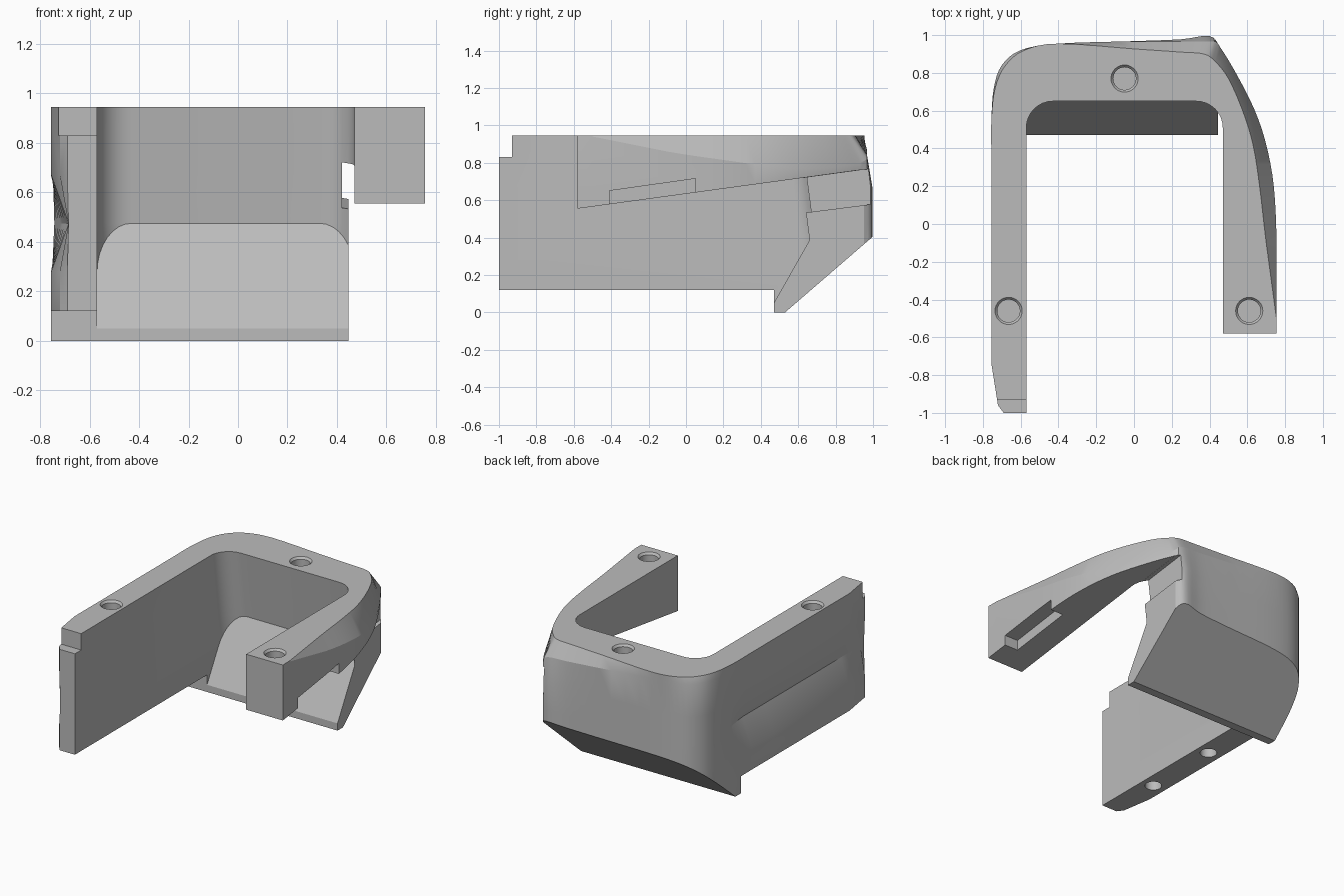
import bpy
import bmesh
import math
from mathutils import Vector, Matrix

if "Cube" in bpy.data.objects:
    bpy.data.objects.remove(bpy.data.objects["Cube"])

grey = bpy.data.materials.new("plain grey")
grey.use_nodes = True
COLOUR = (0.5, 0.5, 0.5, 1)
grey.diffuse_color = COLOUR
grey.node_tree.nodes["Principled BSDF"].inputs["Base Color"].default_value = COLOUR
TOP = 0.945


def finish(bm, name):
    bmesh.ops.recalc_face_normals(bm, faces=bm.faces)
    mesh = bpy.data.meshes.new(name)
    bm.to_mesh(mesh)
    bm.free()
    mesh.materials.append(grey)
    ob = bpy.data.objects.new(name, mesh)
    bpy.context.collection.objects.link(ob)
    return ob


def loft(rings, name):
    bm = bmesh.new()
    rows = [[bm.verts.new(p) for p in ring] for ring in rings]
    n = len(rows[0])
    for a, b in zip(rows, rows[1:]):
        for i in range(n):
            j = (i + 1) % n
            bm.faces.new((a[i], a[j], b[j], b[i]))
    bm.faces.new(rows[0])
    bm.faces.new(rows[-1])
    return finish(bm, name)


def side_prism(name, x0, x1, profile):
    """Extrude a (y, z) profile along x."""
    return loft([[(x, y, z) for y, z in profile] for x in (x0, x1)], name)


def plug(name, x, y, z, r_low, r_high, depth):
    bm = bmesh.new()
    bmesh.ops.create_cone(bm, cap_ends=True, segments=32, radius1=r_low,
                          radius2=r_high, depth=depth,
                          matrix=Matrix.Translation((x, y, z)))
    return finish(bm, name)


def combine(ob, other, operation):
    mod = ob.modifiers.new("combine", "BOOLEAN")
    mod.operation, mod.solver, mod.object = operation, "EXACT", other
    other.hide_render = True
    bpy.context.view_layer.objects.active = ob
    bpy.ops.object.modifier_apply(modifier=mod.name)
    bpy.data.objects.remove(other)


def catmull(p, first, last, steps=4):
    """Smooth the path between two indices, straight elsewhere."""
    out = []
    for i in range(len(p) - 1):
        out.append(p[i])
        if first <= i < last:
            a, b, c, d = p[i - 1], p[i], p[i + 1], p[i + 2]
            for k in range(1, steps):
                t = k / steps
                out.append((2 * b + (c - a) * t + (2 * a - 5 * b + 4 * c - d) * t * t
                            + (3 * b - a - 3 * c + d) * t ** 3) / 2)
    return out + [p[-1]]


# Outer outline, long arm tip round to short arm tip: body and top edge
arm = [(-.69, -1), (-.72, -.96), (-.755, -.74), (-.755, .1), (-.755, .35)]
body = arm + [(-.755, .55), (-.742, .72), (-.70, .84), (-.6, .92), (-.4, .955),
              (0, .968), (.25, .978), (.4, .995), (.46, .93), (.55, .78),
              (.64, .6), (.70, .42), (.74, .2), (.755, -.1), (.755, -.5), (.755, -.58)]
rim = arm + [(-.755, .55), (-.735, .72), (-.68, .84), (-.58, .92), (-.4, .955),
             (0, .927), (.25, .91), (.37, .9), (.43, .86), (.5, .77),
             (.575, .6), (.63, .42), (.665, .2), (.7, -.1), (.754, -.5), (.755, -.58)]
crease = [.9] * 10 + [.87, .85, .84, .8, .775, .77, .785, .815, .86, .94, .94]
body = catmull([Vector((x, y, z)) for (x, y), z in zip(body, crease)], 4, 18)
rim = catmull([Vector((x, y, TOP)) for x, y in rim], 4, 18)

# Inner outline with rounded corners
inner = [(.47, -.58)]
for cx, start in ((.33, 0), (-.43, 90)):
    for k in range(9):
        a = math.radians(start + k * 90 / 8)
        inner.append((cx + .14 * math.cos(a), .51 + .14 * math.sin(a)))
inner.append((-.57, -1))


def ring(level):
    if level == "crease":
        outer = [Vector((p.x, min(p.y, .967), p.z)) for p in body]
        z = .85
    elif level == TOP:
        outer, z = rim, TOP
    else:
        z = level
        outer = [Vector((p.x, p.y, z)) for p in body]
        if z == .475:                       # bottom of the side groove
            for p in outer:
                if p.x < -.5:
                    depth = .07 * max(0, min(1, (.75 - p.y) / .38))
                    p.x = max(p.x, -.755 + depth)
    draft = .13 * (TOP - z)
    return outer + [Vector((x, y + (draft if y > .5 else 0), z)) for x, y in inner]


bracket = loft([ring(v) for v in (-.05, .28, .475, .67, "crease", TOP)], "bracket_body")

# Sloping inner lip at the back
lip = side_prism("back_lip", -.65, .45,
                 [(.413, -.1), (.413, -.05), (.725, .5), (.8, .5), (.8, -.1)])
combine(bracket, lip, "UNION")

# Underside, short arm clearance, end notch, side slot and tip step
cuts = [
    side_prism("underside_cut", -1.2, 1.2,
               [(-1.3, .12), (.47, .12), (.47, 0), (.53, 0), (.97, .38),
                (1.3, .665), (1.3, -.4), (-1.3, -.4)]),
    side_prism("arm_clearance_cut", .446, 1.2,
               [(-1.2, -.4), (-1.2, .47), (1.2, .798), (1.2, -.4)]),
    side_prism("end_notch_cut", .42, .6,
               [(.3, .49), (1.2, .605), (1.2, .797), (.3, .674)]),
    side_prism("slot_cut", .65, 1.2,
               [(-.41, .4), (-.41, .65), (.05, .715), (.05, .4)]),
    side_prism("tip_step_cut", -1.2, -.4,
               [(-1.2, .83), (-.93, .83), (-.93, 1.2), (-1.2, 1.2)]),
]
# Countersunk screw holes on top, plain holes below the long arm
for x, y in ((-.664, -.46), (-.05, .77), (.61, -.46)):
    cuts.append(plug("hole_cut", x, y, TOP - .05, .06, .06, .16))
    cuts.append(plug("countersink_cut", x, y, TOP, .06, .084, .03))
for y in (-.59, -.03):
    cuts.append(plug("lower_hole_cut", -.66, y, .12, .055, .055, .16))
for cut in cuts:
    combine(bracket, cut, "DIFFERENCE")

bpy.ops.object.select_all(action="DESELECT")
bracket.select_set(True)
bpy.context.view_layer.objects.active = bracket
bpy.ops.object.shade_smooth_by_angle(angle=math.radians(24))
